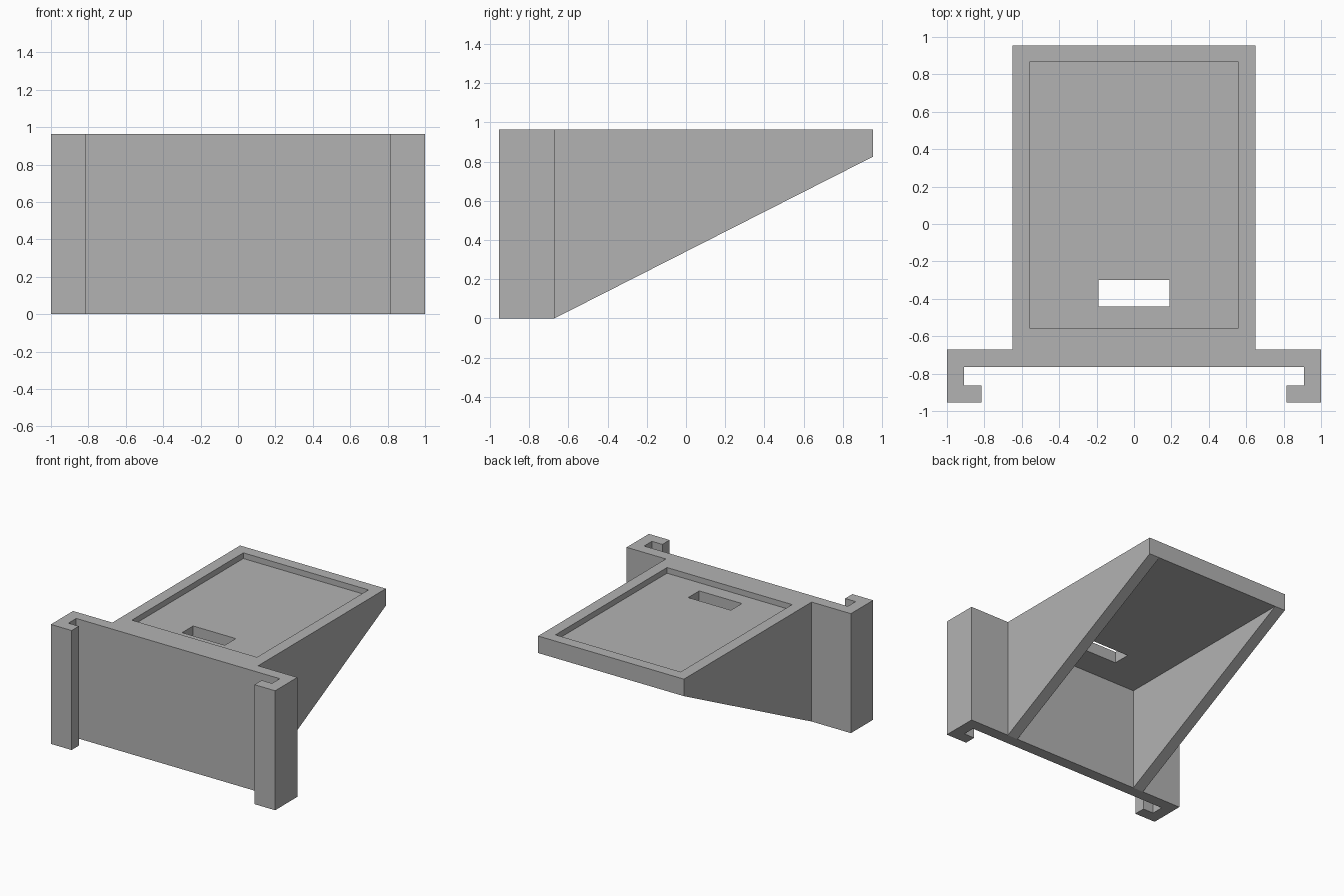
import bpy
import bmesh
from mathutils import Vector

cube = bpy.data.objects.get("Cube")
if cube:
    bpy.data.objects.remove(cube, do_unlink=True)

# Main dimensions
HEIGHT = 0.963
WALL = 0.092
HALF = 0.65          # half width of the shelf
BACK = 0.955
JOIN = -0.672        # where the shelf meets the bracket plate
UNDER = 0.826        # underside of the shelf
FLOOR = HEIGHT - 0.046

grey = bpy.data.materials.new("grey plastic")
grey.use_nodes = True
colour = (0.45, 0.45, 0.45, 1)
grey.diffuse_color = colour
grey.node_tree.nodes["Principled BSDF"].inputs["Base Color"].default_value = colour


def prism(name, outline, sweep):
    """Extrude a closed outline of 3D points along a vector."""
    bm = bmesh.new()
    face = bm.faces.new([bm.verts.new(p) for p in outline])
    result = bmesh.ops.extrude_face_region(bm, geom=[face], use_keep_orig=True)
    moved = [g for g in result["geom"] if isinstance(g, bmesh.types.BMVert)]
    bmesh.ops.translate(bm, verts=moved, vec=Vector(sweep))
    bmesh.ops.recalc_face_normals(bm, faces=bm.faces)
    mesh = bpy.data.meshes.new(name)
    bm.to_mesh(mesh)
    bm.free()
    mesh.materials.append(grey)
    obj = bpy.data.objects.new(name, mesh)
    bpy.context.collection.objects.link(obj)
    return obj


def box(name, half_x, y0, y1, z0, z1):
    outline = [(-half_x, y0, z0), (half_x, y0, z0), (half_x, y1, z0), (-half_x, y1, z0)]
    return prism(name, outline, (0, 0, z1 - z0))


def cut(target, cutter):
    """Subtract the cutter from the target and discard it."""
    mod = target.modifiers.new("cut", "BOOLEAN")
    mod.operation = "DIFFERENCE"
    mod.solver = "EXACT"
    mod.object = cutter
    cutter.hide_render = True
    bpy.context.view_layer.objects.active = target
    bpy.ops.object.modifier_apply(modifier=mod.name)
    bpy.data.objects.remove(cutter, do_unlink=True)


# Mounting bracket: plate with hooked rails at both ends
lip = 0.815
arm = 1 - WALL
half = [(1, JOIN), (1, -BACK), (lip, -BACK), (lip, -BACK + WALL),
        (arm, -BACK + WALL), (arm, JOIN - WALL)]
profile = half + [(-x, y) for x, y in reversed(half)]
prism("mounting_bracket", [(x, y, 0) for x, y in profile], (0, 0, HEIGHT))

# Shelf with sloping side gussets
side = [(JOIN, 0), (BACK, UNDER), (BACK, HEIGHT), (JOIN, HEIGHT)]
shelf = prism("shelf_with_gussets", [(-HALF, y, z) for y, z in side], (2 * HALF, 0, 0))

# Hollow underside, shallow top tray and cable slot
inner = HALF - WALL
cut(shelf, box("underside_cutter", inner, JOIN - 0.1, BACK + 0.1, -0.1, UNDER))
cut(shelf, box("tray_cutter", inner, -0.555, 0.865, FLOOR, HEIGHT + 0.1))
cut(shelf, box("slot_cutter", 0.19, -0.44, -0.3, UNDER - 0.1, HEIGHT + 0.1))
